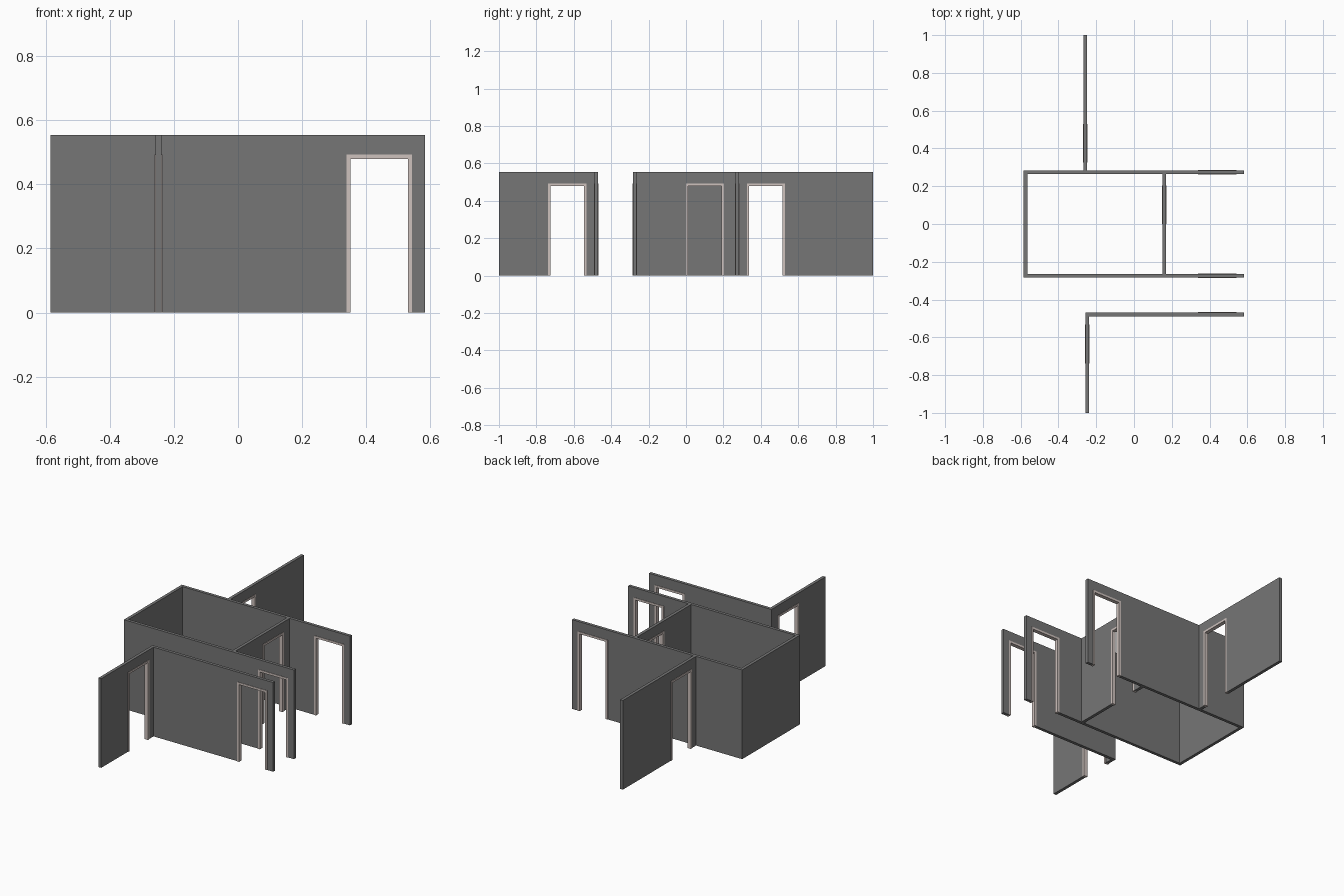
import bpy, bmesh
from mathutils import Vector

if "Cube" in bpy.data.objects:
    bpy.data.objects.remove(bpy.data.objects["Cube"])

H = 0.553        # wall height
T = 0.019        # wall thickness
DOOR_W, DOOR_H = 0.205, 0.492
TRIM = 0.013     # door frame face width
TRIM_T = 0.024   # door frame depth


def material(name, rgb):
    m = bpy.data.materials.new(name)
    m.diffuse_color = (*rgb, 1)
    m.use_nodes = True
    m.node_tree.nodes["Principled BSDF"].inputs["Base Color"].default_value = m.diffuse_color
    return m


wall_mat = material("wall_grey", (0.18, 0.18, 0.18))
trim_mat = material("trim_beige", (0.62, 0.54, 0.51))


def slab(name, axis, c, profile, depth, mat):
    """Extrude an upright profile running along axis, centred on c."""
    def point(u, v, w):
        return Vector((u, w, v)) if axis == 'x' else Vector((w, u, v))
    bm = bmesh.new()
    face = bm.faces.new([bm.verts.new(point(u, v, c - depth / 2)) for u, v in profile])
    ext = bmesh.ops.extrude_face_region(bm, geom=[face])
    moved = [g for g in ext["geom"] if isinstance(g, bmesh.types.BMVert)]
    bmesh.ops.translate(bm, verts=moved, vec=point(0, 0, depth))
    bmesh.ops.recalc_face_normals(bm, faces=bm.faces)
    me = bpy.data.meshes.new(name)
    bm.to_mesh(me)
    bm.free()
    me.materials.append(mat)
    bpy.context.collection.objects.link(bpy.data.objects.new(name, me))


def arch(a, b, top, d0, d1, head):
    """Upright outline from a to b with a doorway from d0 to d1."""
    return [(a, 0), (d0, 0), (d0, head), (d1, head), (d1, 0), (b, 0), (b, top), (a, top)]


def wall(name, axis, c, a, b, door=None):
    if door is None:
        slab(name, axis, c, [(a, 0), (b, 0), (b, H), (a, H)], T, wall_mat)
        return
    d1 = door + DOOR_W
    slab(name, axis, c, arch(a, b, H, door, d1, DOOR_H), T, wall_mat)
    slab(name + "_door_frame", axis, c,
         arch(door, d1, DOOR_H, door + TRIM, d1 - TRIM, DOOR_H - TRIM), TRIM_T, trim_mat)


t = T / 2
# long walls with a doorway near the right end
N, S, F = 0.274, -0.275, -0.479
L, R = -0.584, 0.583
wall("room_north_wall", 'x', N, L, R, 0.338)
wall("room_south_wall", 'x', S, L, R, 0.338)
wall("front_corridor_wall", 'x', F, -0.257, R, 0.338)

# cross walls
wall("room_end_wall", 'y', L + t, S + t, N - t)
wall("room_partition", 'y', 0.16, S + t, N - t, -0.001)
wall("back_wing_wall", 'y', -0.258, N + t, 1.0, 0.325)
wall("front_wing_wall", 'y', -0.2475, -1.0, F - t, -0.738)
